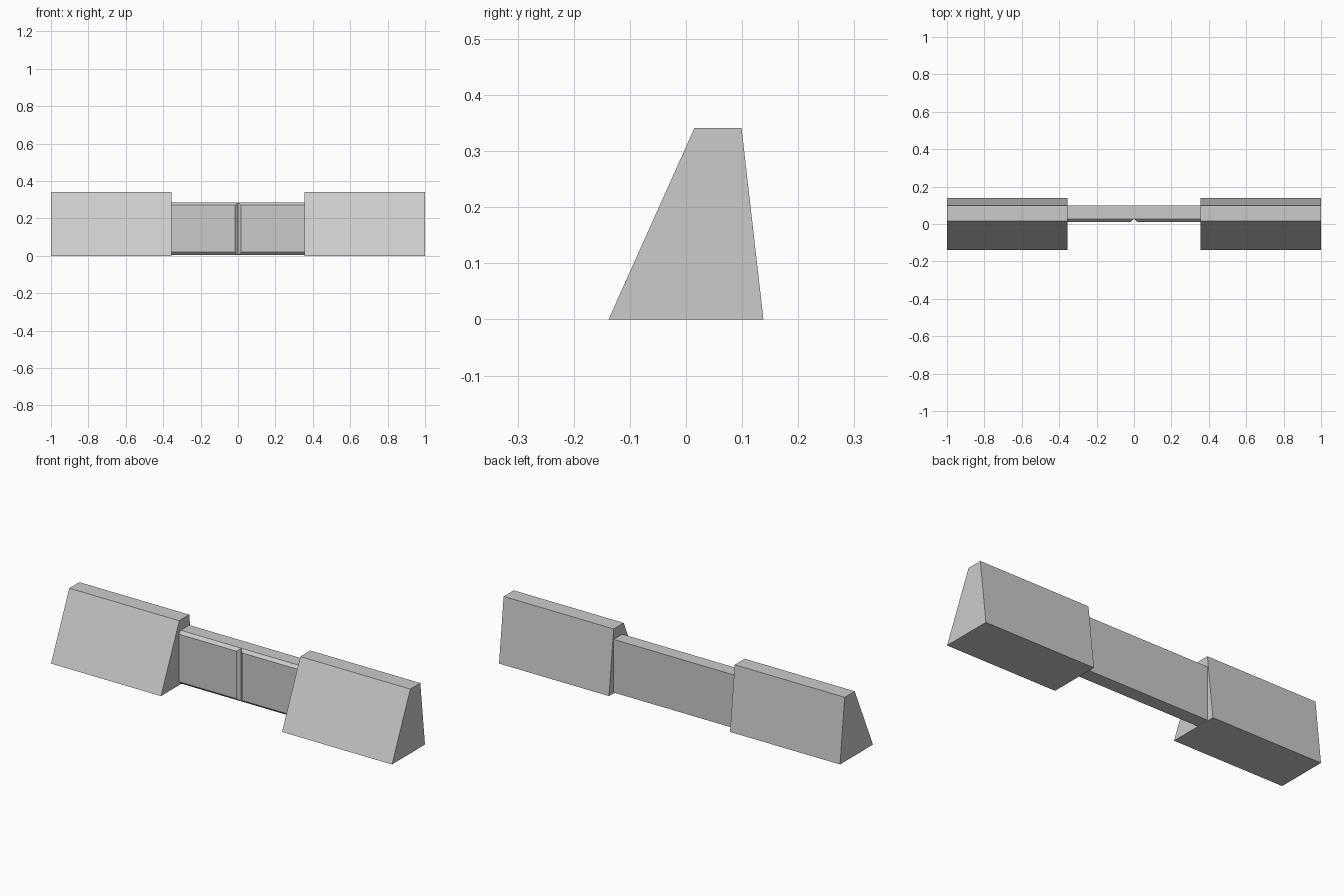
import bpy, bmesh

if "Cube" in bpy.data.objects:
    bpy.data.objects.remove(bpy.data.objects["Cube"])


def loft(name, loop_a, loop_b):
    """Closed solid between two matching outlines, mirrored across x = 0."""
    bm = bmesh.new()
    a = [bm.verts.new(p) for p in loop_a]
    b = [bm.verts.new(p) for p in loop_b]
    n = len(a)
    bm.faces.new(a)
    bm.faces.new(b[::-1])
    for i in range(n):
        j = (i + 1) % n
        bm.faces.new((a[j], a[i], b[i], b[j]))
    bmesh.ops.recalc_face_normals(bm, faces=bm.faces)
    mesh = bpy.data.meshes.new(name)
    bm.to_mesh(mesh)
    bm.free()
    obj = bpy.data.objects.new(name, mesh)
    bpy.context.collection.objects.link(obj)
    mirror = obj.modifiers.new("mirror", 'MIRROR')
    mirror.use_mirror_merge = False
    return obj


def rect(y, x0, x1, z0, z1):
    return [(x0, y, z0), (x1, y, z0), (x1, y, z1), (x0, y, z1)]


# Sloped end blocks: side profile in (y, z), extruded along x
profile = [(-0.138, 0), (0.138, 0), (0.099, 0.341), (0.015, 0.341)]
loft("end_block",
     [(0.355, y, z) for y, z in profile],
     [(1.0, y, z) for y, z in profile])

# Thin middle panels: plain body whose front edges are chamfered,
# leaving a V groove where the two halves meet
Z0, Z1, C = 0.004, 0.286, 0.015
panel = loft("middle_panel",
             rect(0.027, 0, 0.355, Z0, Z1),
             rect(0.099, 0, 0.355, Z0, Z1))
bm = bmesh.new()
bm.from_mesh(panel.data)
front = min(bm.faces, key=lambda f: f.calc_center_median().y)
cap = bmesh.ops.extrude_discrete_faces(bm, faces=[front])["faces"][0]
for v in cap.verts:
    v.co.y -= C
    v.co.z += C if v.co.z < 0.1 else -C
    if v.co.x < 0.1:
        v.co.x += C + 0.001
bm.to_mesh(panel.data)
bm.free()
